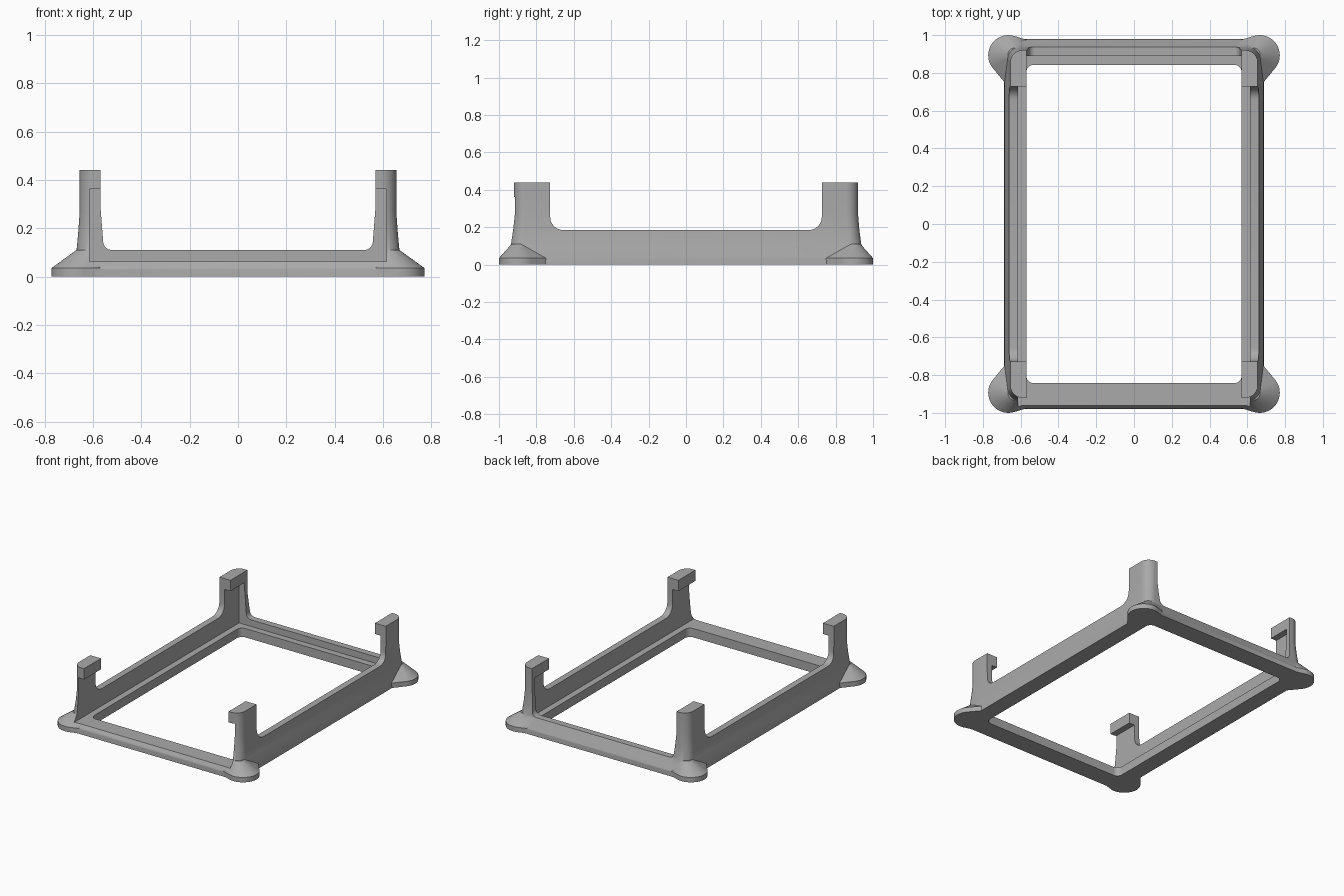
import bpy, bmesh
from math import sin, cos, pi, radians

if "Cube" in bpy.data.objects:
    bpy.data.objects.remove(bpy.data.objects["Cube"], do_unlink=True)

grey = bpy.data.materials.new("plain grey")
grey.use_nodes = True
GREY = (0.40, 0.40, 0.40, 1)
grey.diffuse_color = GREY
grey.node_tree.nodes["Principled BSDF"].inputs["Base Color"].default_value = GREY


def to_object(name, bm):
    bmesh.ops.recalc_face_normals(bm, faces=bm.faces)
    mesh = bpy.data.meshes.new(name)
    bm.to_mesh(mesh)
    bm.free()
    mesh.materials.append(grey)
    ob = bpy.data.objects.new(name, mesh)
    bpy.context.collection.objects.link(ob)
    return ob


def loft(name, rings):
    """Skin a stack of equal-length point rings and cap both ends."""
    bm = bmesh.new()
    rows = [[bm.verts.new(p) for p in ring] for ring in rings]
    n = len(rows[0])
    for low, high in zip(rows, rows[1:]):
        for i in range(n):
            j = (i + 1) % n
            bm.faces.new((low[i], low[j], high[j], high[i]))
    bm.faces.new(rows[0])
    bm.faces.new(rows[-1])
    return to_object(name, bm)


def rounded_rect(hx, hy, r, z, steps=10):
    ring = []
    for k, (sx, sy) in enumerate(((1, 1), (-1, 1), (-1, -1), (1, -1))):
        for i in range(steps + 1):
            a = (k + i / steps) * pi / 2
            ring.append((sx * (hx - r) + r * cos(a), sy * (hy - r) + r * sin(a), z))
    return ring


def box(name, x0, x1, y0, y1, z0, z1):
    return loft(name, [[(x0, y0, z), (x1, y0, z), (x1, y1, z), (x0, y1, z)] for z in (z0, z1)])


def gap_profile(half, floor, r, flare, steps=8):
    """Open-topped gap between two posts, with filleted, slightly flared feet."""
    side = [(half, 0.6), (half, 0.3)]
    for i in range(steps + 1):
        a = i / steps * pi / 2
        side.append((half - flare - r * (1 - cos(a)), floor + r * (1 - sin(a))))
    return side + [(-u, v) for u, v in reversed(side)]


def combine(base, other, operation):
    mod = base.modifiers.new(operation.lower(), 'BOOLEAN')
    mod.operation = operation
    mod.solver = 'EXACT'
    mod.object = other
    bpy.context.view_layer.objects.active = base
    bpy.ops.object.modifier_apply(modifier=mod.name)
    bpy.data.objects.remove(other, do_unlink=True)


# Tapered outer body, tall enough to hold the four corner posts
levels = ((0.687, 0.98, 0), (0.685, 0.975, 0.035), (0.668, 0.937, 0.11),
          (0.661, 0.927, 0.185), (0.655, 0.92, 0.27), (0.655, 0.92, 0.44))
frame = loft("cradle_frame", [rounded_rect(x, y, 0.065, z) for x, y, z in levels])

# Flared corner feet
for sx in (1, -1):
    for sy in (1, -1):
        bm = bmesh.new()
        for z in (0, 0.035):
            for i in range(40):
                a = i * pi / 20
                bm.verts.new((sx * (0.665 + 0.107 * cos(a)), sy * (0.893 + 0.107 * sin(a)), z))
            for x, y in ((0.57, 0.976), (0.684, 0.748), (0.58, 0.87)):
                bm.verts.new((sx * x, sy * y, z))
        for i in range(40):
            a = i * pi / 20
            bm.verts.new((sx * (0.63 + 0.038 * cos(a)), sy * (0.895 + 0.038 * sin(a)), 0.11))
        hull = bmesh.ops.convex_hull(bm, input=bm.verts)
        spare = {v for v in hull["geom_interior"] if isinstance(v, bmesh.types.BMVert)}
        bmesh.ops.delete(bm, geom=list(spare), context='VERTS')
        combine(frame, to_object("corner_foot", bm), 'UNION')

# Tray cavity, open at the front and roofed by the post lips
combine(frame, box("tray_cavity", -0.615, 0.615, -1.2, 0.89, 0.063, 0.363), 'DIFFERENCE')

# Central opening through the floor
combine(frame, loft("floor_opening", [rounded_rect(0.57, 0.843, 0.04, z) for z in (-0.1, 0.6)]),
        'DIFFERENCE')

# Gaps between the posts along the sides and across the ends
side_gap = gap_profile(0.728, 0.185, 0.07, 0.002)
combine(frame, loft("side_gap", [[(x, u, v) for u, v in side_gap] for x in (-1, 1)]), 'DIFFERENCE')
end_gap = gap_profile(0.57, 0.11, 0.035, 0.012)
combine(frame, loft("end_gap", [[(u, y, v) for u, v in end_gap] for y in (-1.2, 1.2)]), 'DIFFERENCE')

# Smooth curved walls, crisp edges
bpy.ops.object.select_all(action='DESELECT')
frame.select_set(True)
bpy.context.view_layer.objects.active = frame
bpy.ops.object.shade_smooth_by_angle(angle=radians(25))
